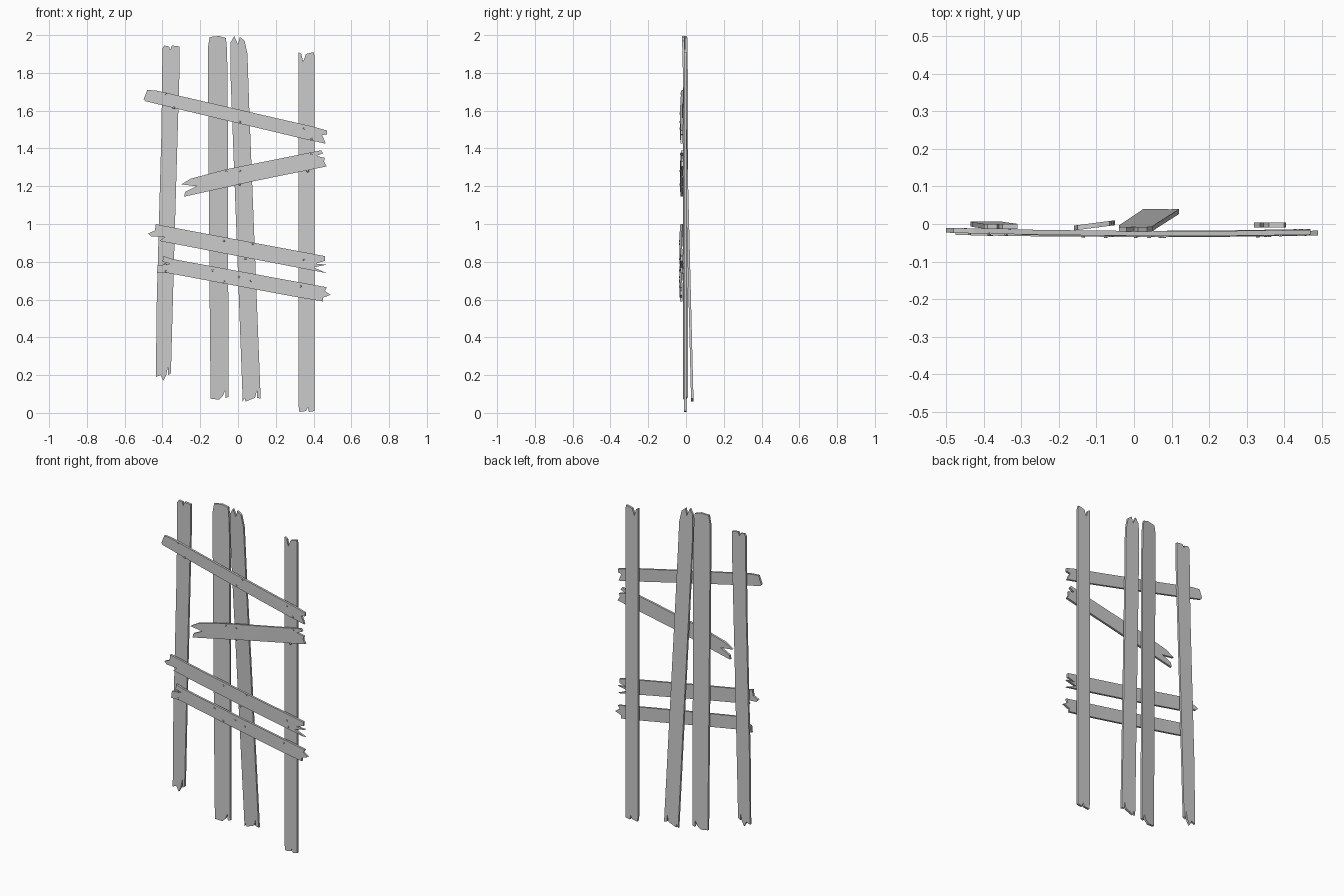
import bpy
import bmesh
from mathutils import Matrix, Vector

THICKNESS = 0.013

cube = bpy.data.objects.get("Cube")
if cube:
    bpy.data.objects.remove(cube, do_unlink=True)


def make_material(name, value):
    material = bpy.data.materials.new(name)
    material.use_nodes = True
    colour = (value, value, value, 1)
    material.diffuse_color = colour
    shader = next(n for n in material.node_tree.nodes if n.type == "BSDF_PRINCIPLED")
    shader.inputs["Base Color"].default_value = colour
    return material


wood = make_material("weathered grey", 0.6)


def add_object(name, bm):
    bmesh.ops.recalc_face_normals(bm, faces=bm.faces)
    mesh = bpy.data.meshes.new(name)
    bm.to_mesh(mesh)
    bm.free()
    mesh.materials.append(wood)
    obj = bpy.data.objects.new(name, mesh)
    bpy.context.collection.objects.link(obj)
    return obj


def make_plank(name, outline, depth, cuts=(), cut_normal=(1, 0, 0)):
    """Extrude a splintered front outline, then lay it on the depth function."""
    bm = bmesh.new()
    face = bm.faces.new([bm.verts.new((x, -THICKNESS / 2, z)) for x, z in outline])
    sides = bmesh.ops.extrude_face_region(bm, geom=[face], use_keep_orig=True)
    back = [v for v in sides["geom"] if isinstance(v, bmesh.types.BMVert)]
    bmesh.ops.translate(bm, verts=back, vec=(0, THICKNESS, 0))
    for cut in cuts:
        bmesh.ops.bisect_plane(
            bm, geom=bm.verts[:] + bm.edges[:] + bm.faces[:],
            plane_co=Vector(cut_normal) * cut, plane_no=cut_normal)
    for vert in bm.verts:
        vert.co.y += depth(vert.co.x, vert.co.z)
    bmesh.ops.triangulate(bm, faces=[f for f in bm.faces if len(f.verts) > 4])
    add_object(name, bm)


def make_nails(name, spots, depth):
    """Small six-sided nail heads standing just proud of the plank front."""
    bm = bmesh.new()
    turn = Matrix.Rotation(1.5708, 4, "X")
    for x, z in spots:
        place = Matrix.Translation((x, depth(x, z) - THICKNESS / 2, z))
        bmesh.ops.create_cone(bm, cap_ends=True, segments=6, radius1=0.007,
                              radius2=0.005, depth=0.006, matrix=place @ turn)
    add_object(name, bm)


# Upright planks, outlined clockwise from the top left corner
make_plank("left_outer_upright", [
    (-.40, 1.93), (-.39, 1.945), (-.365, 1.94), (-.36, 1.92), (-.35, 1.945),
    (-.31, 1.94), (-.31, 1.8), (-.335, .95), (-.35, .4), (-.355, .21),
    (-.37, .2), (-.37, .25), (-.38, .2), (-.395, .17), (-.41, .2),
    (-.435, .19), (-.43, .6), (-.405, 1.5)],
    lambda x, z: -.003 + .004 * (1 - z))
make_plank("left_inner_upright", [
    (-.16, 1.93), (-.15, 1.99), (-.1, 1.995), (-.065, 1.985), (-.06, 1.95),
    (-.055, 1.8), (-.05, .085), (-.065, .08), (-.068, .12), (-.08, .09),
    (-.1, .07), (-.145, .075), (-.15, .6)],
    lambda x, z: -.003 + .13 * (x + .1))
make_plank("leaning_upright", [
    (-.04, 1.8), (-.04, 1.96), (-.02, 1.995), (0, 1.95), (.01, 1.99),
    (.035, 1.97), (.05, 1.9), (.06, 1.6), (.12, .075), (.1, .08),
    (.1, .12), (.09, .08), (.04, .06), (.035, .08), (.025, .06), (.005, .6)],
    lambda x, z: -.015 + .025 * (2 - z))
make_plank("right_outer_upright", [
    (.32, 1.91), (.335, 1.9), (.345, 1.86), (.36, 1.9), (.4, 1.91),
    (.405, 1.89), (.405, .01), (.375, .005), (.37, .03), (.36, .01),
    (.325, .005), (.32, .04)],
    lambda x, z: -.003)


# Cross planks bow gently forward between their ends
def bowed(rest, tilt=0.0):
    return lambda x, z: rest - .006 * (1 - 4 * x * x) + tilt * x


cross_cuts = (-.25, 0, .25)

top_depth = bowed(-.019, -.005)
make_plank("top_cross_plank", [
    (-.5, 1.66), (-.48, 1.71), (-.425, 1.705), (.4, 1.515), (.47, 1.495),
    (.47, 1.475), (.445, 1.47), (.455, 1.45), (.465, 1.425), (.35, 1.45),
    (-.49, 1.65)], top_depth, cross_cuts)
make_nails("top_cross_nails", [
    (-.385, 1.69), (-.34, 1.615), (.05, 1.585), (.01, 1.54),
    (.35, 1.505), (.39, 1.45)], top_depth)

upper_depth = bowed(-.019)
make_plank("upper_cross_plank", [
    (-.3, 1.21), (-.25, 1.24), (-.06, 1.29), (.44, 1.39), (.45, 1.375),
    (.415, 1.36), (.46, 1.35), (.455, 1.33), (.47, 1.305), (.1, 1.23),
    (-.285, 1.145), (-.28, 1.17), (-.22, 1.2)], upper_depth, cross_cuts)
make_nails("upper_cross_nails", [
    (-.06, 1.28), (.01, 1.28), (.01, 1.21), (.37, 1.28), (.39, 1.37)], upper_depth)

middle_depth = bowed(-.022)
make_plank("middle_cross_plank", [
    (-.475, .95), (-.44, .965), (-.435, 1), (-.39, .99), (.46, .83),
    (.46, .805), (.41, .79), (.47, .785), (.4, .77), (.47, .74),
    (.39, .755), (-.415, .91), (-.39, .93), (-.46, .935)],
    middle_depth, cross_cuts)
make_nails("middle_cross_nails", [
    (-.075, .91), (.08, .895), (.04, .815), (.35, .81), (.36, .775)], middle_depth)

lower_depth = bowed(-.022, -.004)
make_plank("lower_cross_plank", [
    (-.43, .74), (-.425, .78), (-.36, .79), (-.4, .8), (-.395, .83),
    (-.35, .815), (.47, .665), (.46, .645), (.49, .625), (.45, .61),
    (.45, .59), (.3, .615), (-.37, .74)], lower_depth, cross_cuts)
make_nails("lower_cross_nails", [
    (-.385, .785), (-.38, .75), (-.135, .755), (-.075, .695), (.005, .72),
    (.07, .7), (.33, .67)], lower_depth)
